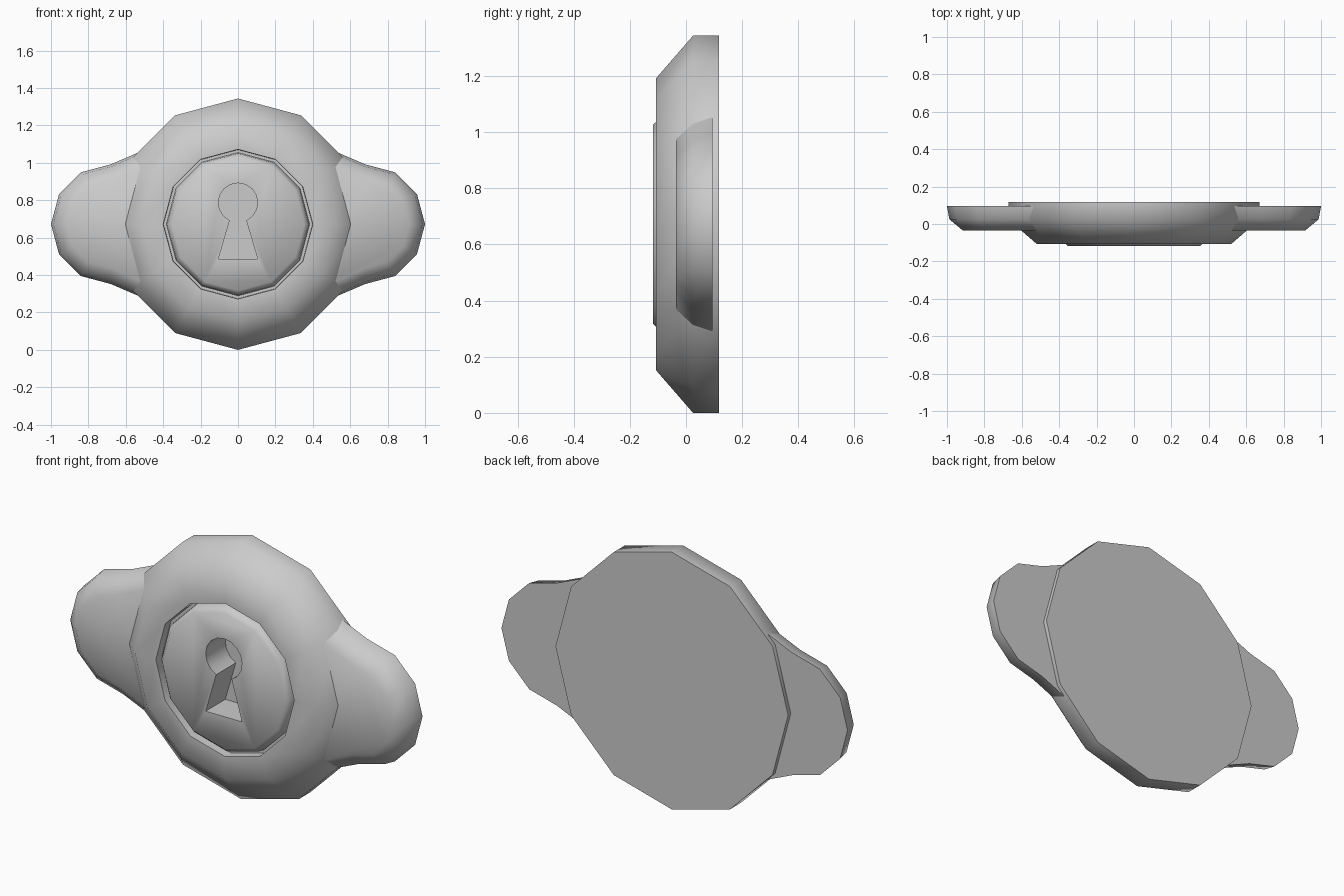
import bpy, bmesh
from math import sin, cos, pi, radians

if "Cube" in bpy.data.objects:
    bpy.data.objects.remove(bpy.data.objects["Cube"])

ZC, SEG = 0.672, 12  # lock centre height, sides of the round plate


def make_object(name, loops):
    """Skin a stack of equal (x, y, z) loops and cap both ends."""
    bm = bmesh.new()
    rings = [[bm.verts.new(p) for p in loop] for loop in loops]
    n = len(rings[0])
    for a, b in zip(rings, rings[1:]):
        for i in range(n):
            j = (i + 1) % n
            bm.faces.new((a[i], a[j], b[j], b[i]))
    bm.faces.new(rings[0])
    bm.faces.new(rings[-1])
    bmesh.ops.recalc_face_normals(bm, faces=bm.faces)
    mesh = bpy.data.meshes.new(name)
    bm.to_mesh(mesh)
    bm.free()
    obj = bpy.data.objects.new(name, mesh)
    bpy.context.collection.objects.link(obj)
    return obj


def activate(obj):
    bpy.ops.object.select_all(action='DESELECT')
    obj.select_set(True)
    bpy.context.view_layer.objects.active = obj


def smooth(obj, angle):
    activate(obj)
    bpy.ops.object.shade_smooth_by_angle(angle=radians(angle))


# Round lock plate with bevelled rim, groove and raised plug: (radius, y)
profile = [(0.672, 0.117), (0.672, 0.025), (0.52, -0.107), (0.40, -0.107),
           (0.398, -0.06), (0.383, -0.06), (0.378, -0.092), (0.355, -0.117)]
plate = make_object("lock_plate", [
    [(r * sin(2 * pi * i / SEG), y, ZC + r * cos(2 * pi * i / SEG)) for i in range(SEG)]
    for r, y in profile])

# Keyhole: round top joined to a flared slot, cut as a blind pocket
outline = [(-0.105, 0.485), (0.105, 0.485)]
for i in range(15):
    a = radians(-65 + 310 * i / 14)
    outline.append((0.105 * cos(a), 0.787 + 0.105 * sin(a)))
cutter = make_object("keyhole_cutter", [[(x, y, z) for x, z in outline] for y in (-0.3, 0.045)])
cutter.hide_render = True
cut = plate.modifiers.new("keyhole", 'BOOLEAN')
cut.operation = 'DIFFERENCE'
cut.solver = 'EXACT'
cut.object = cutter
activate(plate)
bpy.ops.object.modifier_apply(modifier=cut.name)
bpy.data.objects.remove(cutter)
smooth(plate, 55)


# Side lugs: rounded ends that flare into the plate
def lug_loop(side, inset, y):
    r = 0.32 - inset
    pts = [(0.42, 0.43 - inset), (0.54, 0.38 - inset)]
    pts += [(0.68 + r * sin(pi * i / 6), r * cos(pi * i / 6)) for i in range(7)]
    pts += [(0.54, inset - 0.38), (0.42, inset - 0.43)]
    return [(side * x, y, ZC + z) for x, z in pts]


for side, name in ((-1, "left_lug"), (1, "right_lug")):
    lug = make_object(name, [lug_loop(side, i, y) for i, y in
                             ((0.0, 0.095), (0.013, 0.025), (0.085, -0.035))])
    smooth(lug, 55)
